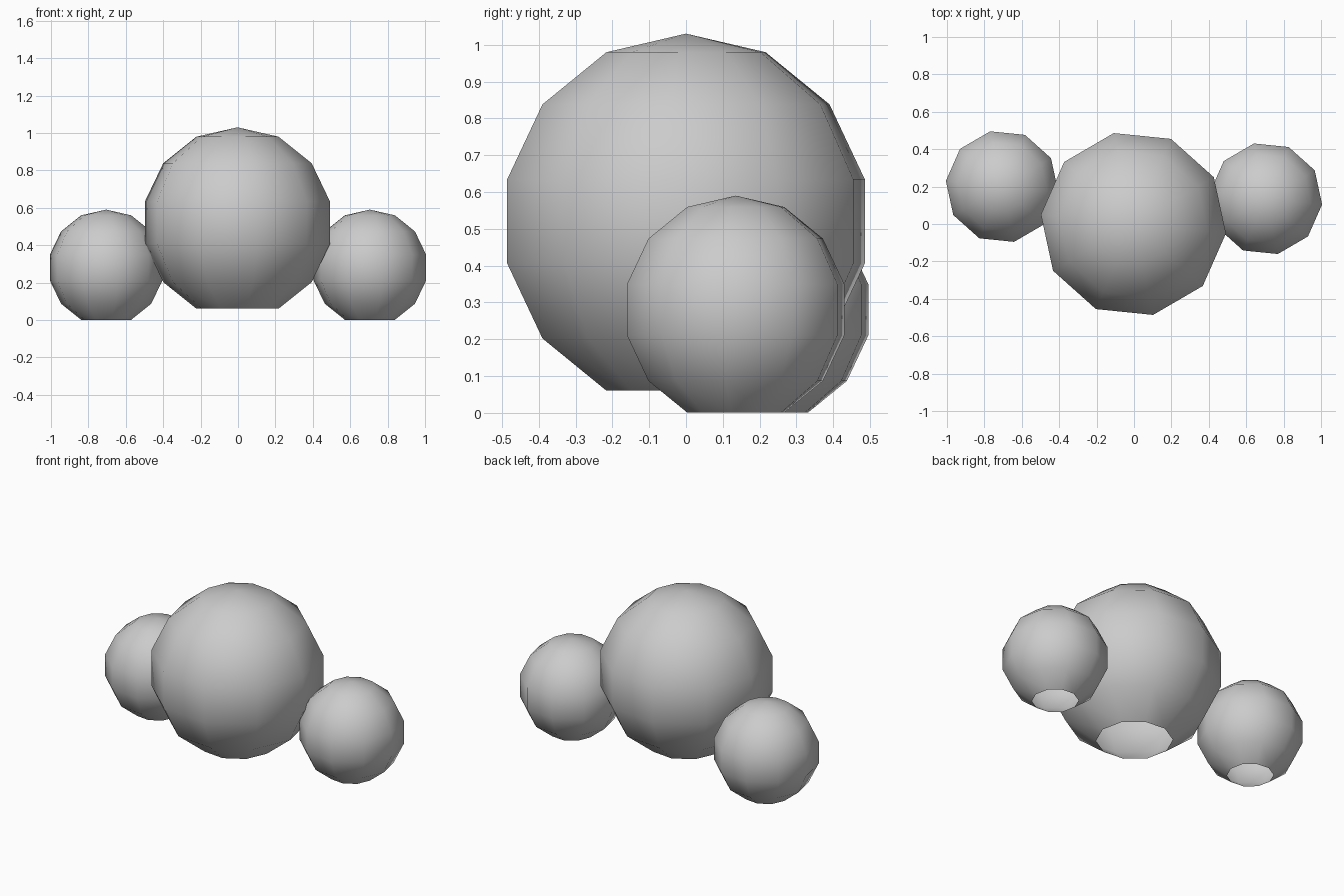
import bpy, bmesh
from math import radians
from mathutils import Matrix

if "Cube" in bpy.data.objects:
    bpy.data.objects.remove(bpy.data.objects["Cube"])


def open_ball(name, radius, centre):
    """Low-poly smooth ball, ten sides and seven bands, open at the bottom."""
    bm = bmesh.new()
    bmesh.ops.create_uvsphere(bm, u_segments=10, v_segments=7, radius=radius)
    # remove the bottom pole so the ball stands on a flat open rim
    pole = min(bm.verts, key=lambda v: v.co.z)
    bmesh.ops.delete(bm, geom=[pole], context='VERTS')
    # turn so that one corner lies 12.2 degrees from +x
    bm.transform(Matrix.Rotation(radians(12.2), 4, 'Z'))
    for f in bm.faces:
        f.smooth = True
    mesh = bpy.data.meshes.new(name)
    bm.to_mesh(mesh)
    bm.free()
    obj = bpy.data.objects.new(name, mesh)
    obj.location = centre
    bpy.context.collection.objects.link(obj)
    return obj


# large middle ball, slightly raised
open_ball("large_ball", 0.51, (-0.003, 0.0, 0.52))
# small balls either side, resting on the ground
open_ball("small_ball_left", 0.31, (-0.705, 0.2, 0.28))
open_ball("small_ball_right", 0.31, (0.705, 0.135, 0.28))
